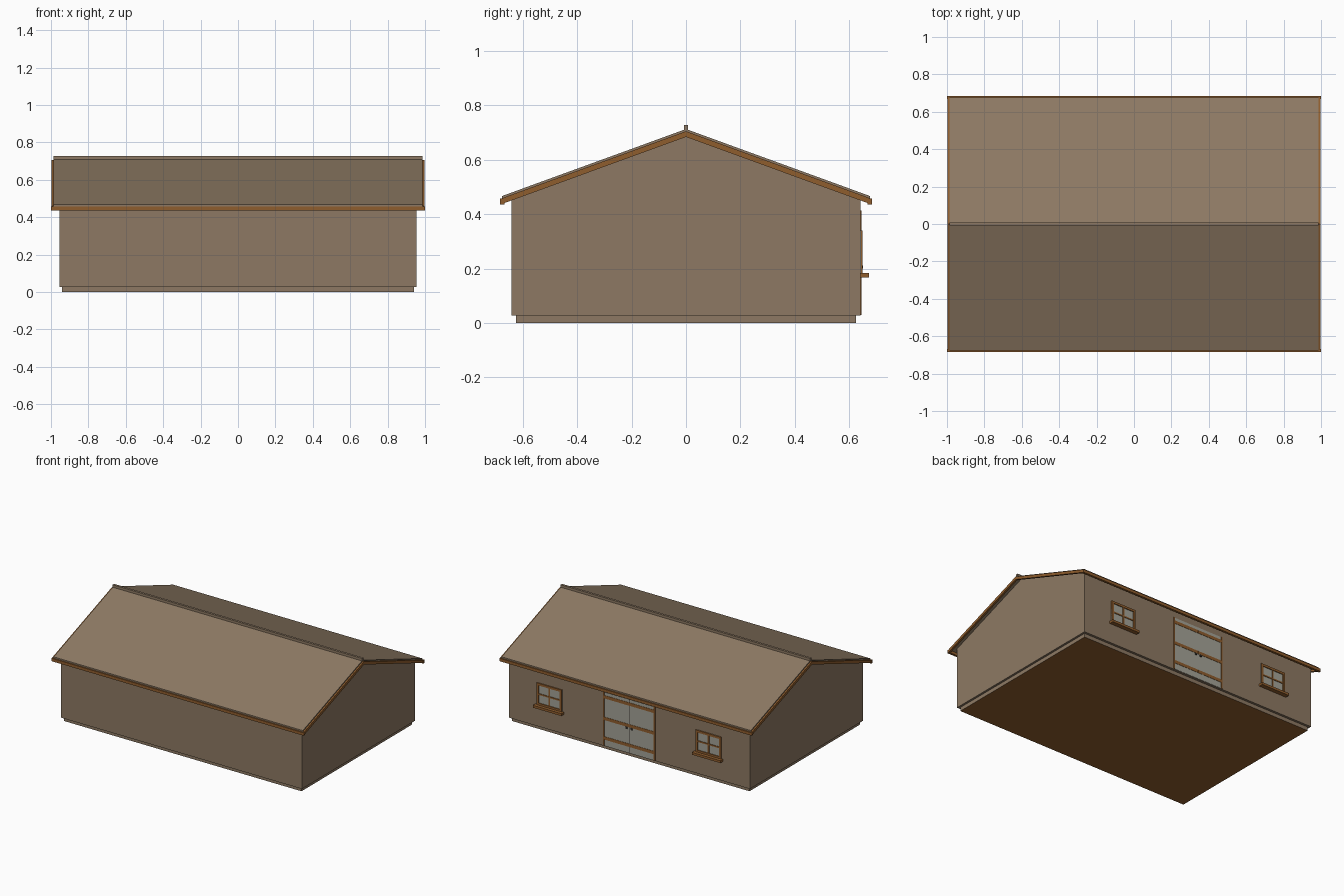
import bpy, bmesh

if "Cube" in bpy.data.objects:
    bpy.data.objects.remove(bpy.data.objects["Cube"])


def lin(c):
    c /= 255
    return c / 12.92 if c <= 0.04045 else ((c + 0.055) / 1.055) ** 2.4


def material(name, r, g, b):
    m = bpy.data.materials.new(name)
    m.diffuse_color = (lin(r), lin(g), lin(b), 1)
    m.use_nodes = True
    m.node_tree.nodes["Principled BSDF"].inputs["Base Color"].default_value = m.diffuse_color
    return m


STONE = material("warm grey", 141, 121, 99)
WOOD = material("brown wood", 143, 93, 45)
GLASS = material("pale grey glass", 164, 163, 151)
METAL = material("dark metal", 60, 55, 50)


def prism(name, profile, x0, x1, *mats):
    """Extrude a (y, z) outline along x."""
    bm = bmesh.new()
    a = [bm.verts.new((x0, y, z)) for y, z in profile]
    b = [bm.verts.new((x1, y, z)) for y, z in profile]
    bm.faces.new(a)
    bm.faces.new(b[::-1])
    n = len(a)
    for i in range(n):
        j = (i + 1) % n
        bm.faces.new((a[j], a[i], b[i], b[j]))
    bmesh.ops.recalc_face_normals(bm, faces=bm.faces)
    me = bpy.data.meshes.new(name)
    bm.to_mesh(me)
    bm.free()
    for m in mats:
        me.materials.append(m)
    ob = bpy.data.objects.new(name, me)
    bpy.context.collection.objects.link(ob)
    return ob


def box(name, x0, x1, y0, y1, z0, z1, *mats):
    return prism(name, [(y0, z0), (y1, z0), (y1, z1), (y0, z1)], x0, x1, *mats)


SLOPE = 0.364
WALL_Y = 0.641


def chevron(top, bottom, half):
    """Gable-shaped band between two ridge heights."""
    d = SLOPE * half
    return [(-half, top - d), (0, top), (half, top - d),
            (half, bottom - d), (0, bottom), (-half, bottom - d)]


# Foundation, with a wooden underside
base = box("foundation", -0.94, 0.94, -0.624, 0.624, 0, 0.03, STONE, WOOD)
for p in base.data.polygons:
    if p.normal.z < -0.9:
        p.material_index = 1

# Walls with gables
eave = 0.702 - SLOPE * WALL_Y
prism("walls", [(-WALL_Y, 0.027), (WALL_Y, 0.027), (WALL_Y, eave),
                (0, 0.702), (-WALL_Y, eave)], -0.955, 0.955, STONE)

# Roof, ridge cap and wooden edge boards
prism("roof", chevron(0.713, 0.698, 0.676), -0.987, 0.987, STONE)
box("ridge_cap", -0.987, 0.987, -0.008, 0.008, 0.70, 0.728, STONE)
for s, side in ((-1, "left"), (1, "right")):
    x = sorted((s * 0.984, s * 0.998))
    prism("barge_board_" + side, chevron(0.705, 0.684, 0.674), *x, WOOD)
for s, side in ((-1, "front"), (1, "back")):
    y = sorted((s * 0.668, s * 0.684))
    box("fascia_" + side, -1.0, 1.0, *y, 0.436, 0.457, WOOD)

# Double door in the back wall
Y = WALL_Y
for s, side in ((-1, "left"), (1, "right")):
    x = sorted((s * 0.0015, s * 0.197))
    box("door_leaf_" + side, *x, Y - 0.01, Y + 0.002, 0.03, 0.412, GLASS)
    for i, z in enumerate((0.085, 0.225, 0.38)):
        box(f"door_rail_{side}_{i}", *x, Y - 0.005, Y + 0.004, z - 0.011, z + 0.011, WOOD)
    x = sorted((s * 0.196, s * 0.206))
    box("door_post_" + side, *x, Y - 0.01, Y + 0.004, 0.03, 0.414, WOOD)
    x = sorted((s * 0.014, s * 0.026))
    box("door_handle_" + side, *x, Y, Y + 0.009, 0.2, 0.212, METAL)
box("door_seam", -0.0015, 0.0015, Y - 0.01, Y + 0.001, 0.03, 0.412, METAL)

# Windows either side of the door
for cx, side in ((-0.63, "left"), (0.63, "right")):
    z0, z1, h, t = 0.182, 0.34, 0.1, 0.016
    n = "window_" + side
    box(n + "_glass", cx - h, cx + h, Y - 0.01, Y + 0.002, z0, z1, GLASS)
    for s, e in ((-1, "a"), (1, "b")):
        x = sorted((cx + s * h, cx + s * (h - t)))
        box(f"{n}_stile_{e}", *x, Y - 0.01, Y + 0.008, z0, z1, WOOD)
    for z, e in ((z0, "bottom"), (z1 - t, "top")):
        box(f"{n}_rail_{e}", cx - h + t, cx + h - t, Y - 0.01, Y + 0.008, z, z + t, WOOD)
    zm = (z0 + z1) / 2
    box(n + "_bar_upright", cx - 0.005, cx + 0.005, Y - 0.01, Y + 0.006, z0, z1, WOOD)
    box(n + "_bar_cross", cx - h + t, cx + h - t, Y - 0.01, Y + 0.006, zm - 0.005, zm + 0.005, WOOD)
    box(n + "_sill", cx - 0.113, cx + 0.113, Y - 0.01, Y + 0.031, 0.167, 0.184, WOOD)
